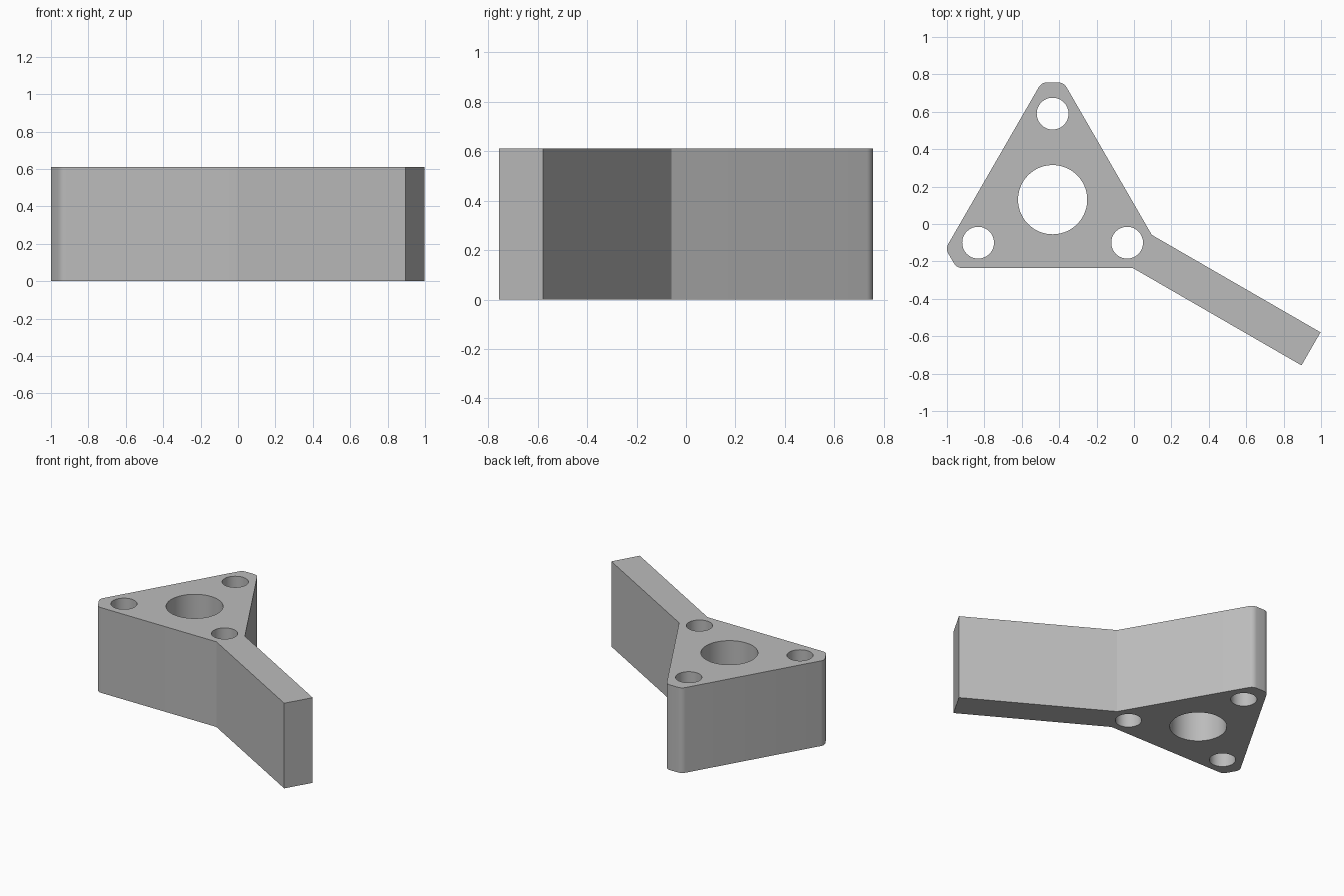
import bpy
import bmesh
from math import radians, sqrt, cos, sin, tan
from mathutils import Vector

if "Cube" in bpy.data.objects:
    bpy.data.objects.remove(bpy.data.objects["Cube"])

HEIGHT = 0.61
CENTRE = Vector((-0.435, 0.13, 0))
INRADIUS = 0.365      # centre to each long side
TIP = 0.627           # centre to each cut-off corner
ARM_LENGTH = 1.595
ARM_HALF = 0.102
FILLET = 0.05

grey = bpy.data.materials.new("plain grey")
grey.use_nodes = True
grey.diffuse_color = (0.5, 0.5, 0.5, 1)
grey.node_tree.nodes["Principled BSDF"].inputs["Base Color"].default_value = (0.5, 0.5, 0.5, 1)


def spoke(angle, along, across=0.0):
    """Point measured along and across a spoke leaving the centre."""
    a = radians(angle)
    return CENTRE + Vector((along * cos(a) - across * sin(a),
                            along * sin(a) + across * cos(a), 0))


def rounded_tip(angle):
    """Cut-off triangle corner with a fillet at each end of the cut."""
    half = (2 * INRADIUS - TIP) / sqrt(3) - FILLET * tan(radians(30))
    points = []
    for side, start in ((-1, -60), (1, 0)):
        for i in range(7):
            a = radians(start + i * 10)
            points.append(spoke(angle, TIP - FILLET + FILLET * cos(a),
                                side * half + FILLET * sin(a)))
    return points


def prism(name, outline, z0, z1):
    bm = bmesh.new()
    face = bm.faces.new([bm.verts.new((p.x, p.y, z0)) for p in outline])
    top = bmesh.ops.extrude_face_region(bm, geom=[face])["geom"]
    bmesh.ops.translate(bm, vec=(0, 0, z1 - z0),
                        verts=[v for v in top if isinstance(v, bmesh.types.BMVert)])
    bmesh.ops.recalc_face_normals(bm, faces=bm.faces)
    mesh = bpy.data.meshes.new(name)
    bm.to_mesh(mesh)
    bm.free()
    obj = bpy.data.objects.new(name, mesh)
    bpy.context.collection.objects.link(obj)
    mesh.materials.append(grey)
    return obj


# Triangular body with one corner drawn out into a straight arm
root = 2 * INRADIUS - ARM_HALF * sqrt(3)
arm = [spoke(-30, root, -ARM_HALF), spoke(-30, ARM_LENGTH, -ARM_HALF),
       spoke(-30, ARM_LENGTH, ARM_HALF), spoke(-30, root, ARM_HALF)]
bracket = prism("bracket_body", arm + rounded_tip(90) + rounded_tip(210), 0, HEIGHT)

# Central bore and three corner holes, cut right through
holes = [(CENTRE, 0.185)] + [(spoke(a, 0.46), 0.085) for a in (-30, 90, 210)]
for middle, radius in holes:
    circle = [middle + Vector((cos(radians(a)), sin(radians(a)), 0)) * radius
              for a in range(0, 360, 5)]
    cutter = prism("hole_cutter", circle, -0.1, HEIGHT + 0.1)
    cutter.hide_render = True
    cut = bracket.modifiers.new("hole", 'BOOLEAN')
    cut.operation = 'DIFFERENCE'
    cut.solver = 'EXACT'
    cut.object = cutter
    bpy.context.view_layer.objects.active = bracket
    bpy.ops.object.modifier_apply(modifier=cut.name)
    bpy.data.objects.remove(cutter)

# Smooth bores and fillets, crisp edges elsewhere
bpy.ops.object.select_all(action='DESELECT')
bracket.select_set(True)
bpy.context.view_layer.objects.active = bracket
bpy.ops.object.shade_smooth_by_angle(angle=radians(25))
